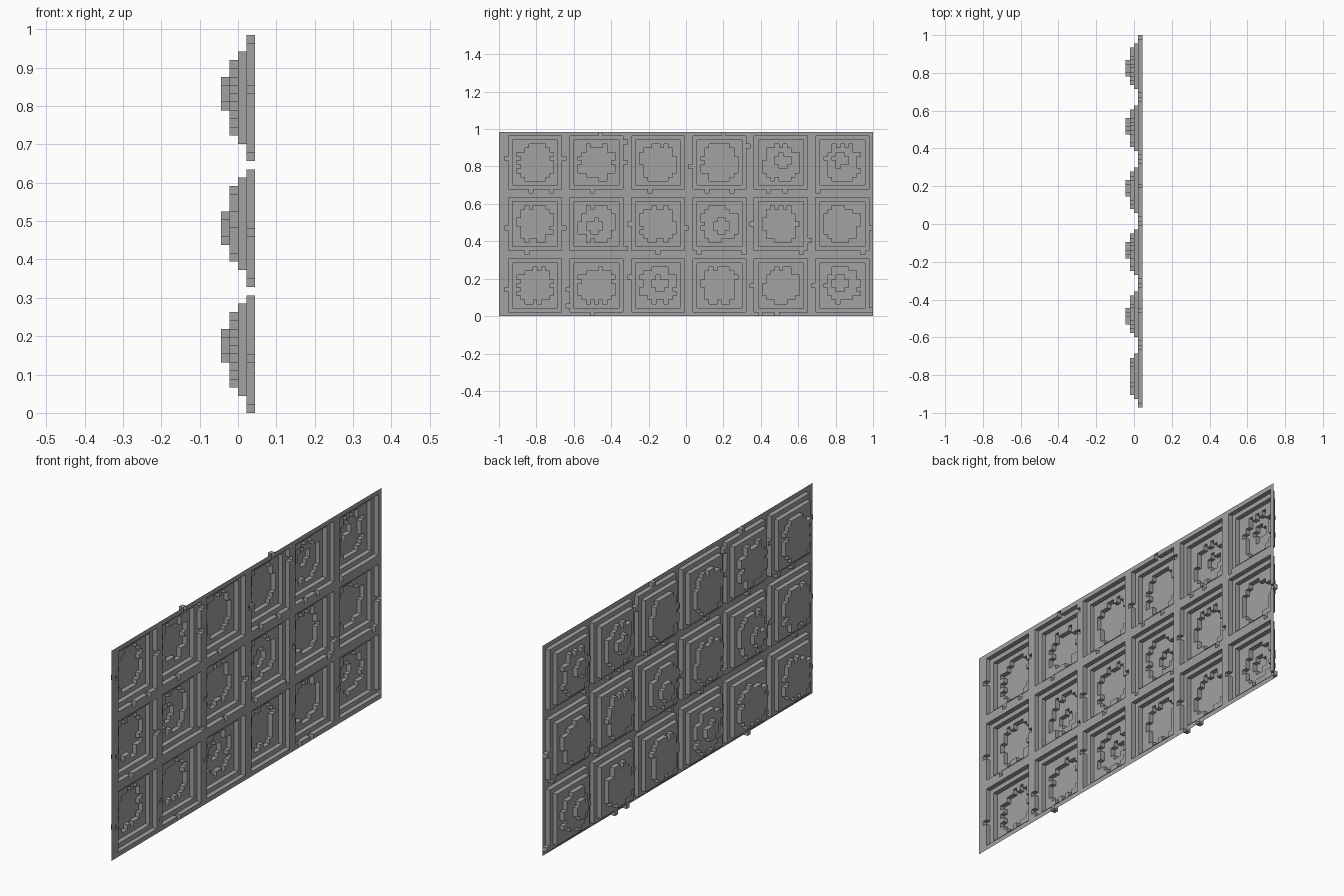
import bpy
import bmesh
import random

cube = bpy.data.objects.get("Cube")
if cube:
    bpy.data.objects.remove(cube)

random.seed(7)
CELL = 0.0219                   # size of one relief step
COLS, ROWS = 6, 3               # coffers across and up
PITCH, OPEN = 15, 13            # coffer spacing and opening, in cells
Y0 = 1 - 89 * CELL              # first coffer edge
NY, NZ = 89, 45                 # cells across and up
FRONT = 2 * CELL

stone = bpy.data.materials.new("grey stone")
stone.use_nodes = True
grey = (0.36, 0.36, 0.36, 1)
stone.diffuse_color = grey
stone.node_tree.nodes["Principled BSDF"].inputs["Base Color"].default_value = grey

# Depth of each cell, counted in steps behind the frame
depth = {(i, j): 0 for i in range(-3, NY) for j in range(NZ)}


def carve_block(ci, cj, reach, level):
    for u in range(-reach, reach + 1):
        for v in range(-reach, reach + 1):
            depth[ci + u, cj + v] = level


def carve_worn_round(ci, cj, reach, cut, level, wear):
    """Rounded hollow whose rim cells are randomly left standing."""
    for u in range(-reach, reach + 1):
        for v in range(-reach, reach + 1):
            spread = abs(u) + abs(v)
            rim = max(abs(u), abs(v)) == reach or spread == cut
            if spread <= cut and not (rim and random.random() < wear):
                depth[ci + u, cj + v] = level


# Coffers: two square steps, then a worn hollow
for col in range(COLS):
    for row in range(ROWS):
        ci = col * PITCH + OPEN // 2
        cj = row * PITCH + 1 + OPEN // 2
        carve_block(ci, cj, 6, 1)
        carve_block(ci, cj, 5, 2)
        carve_worn_round(ci, cj, 4, 6, 3, 0.3)

# Deepest pits, in the most weathered coffers
pits = [(4, 2, -1, -1), (5, 2, -2, -1), (1, 1, -2, -2),
        (3, 1, -1, -2), (2, 0, -1, -1), (5, 0, -2, -1)]
for col, row, du, dv in pits:
    ci = col * PITCH + OPEN // 2
    cj = row * PITCH + 1 + OPEN // 2
    for u in range(4):
        for v in range(4):
            corner = u in (0, 3) and v in (0, 3)
            if not corner and random.random() < 0.85:
                depth[ci + du + u, cj + dv + v] = 4

# Chips in the frame, as (y, z)
chips = [
    (-.46, .975), (.20, .975), (-.96, .84), (-.96, .48), (-.96, .15),
    (-.655, .845), (-.315, .925), (-.315, .83), (.02, .81), (.34, .91),
    (-.83, .66), (-.72, .66), (-.51, .66), (-.2, .66), (.12, .66),
    (.25, .66), (.45, .66), (.54, .66), (.70, .67), (-.85, .33),
    (-.325, .36), (-.15, .33), (.08, .33), (.31, .33), (.62, .33),
    (.94, .33), (-.65, .47), (-.31, .49), (.01, .47), (.35, .5),
    (.67, .4), (.99, .46), (-.64, .145), (-.64, .06), (-.3, .2),
    (.36, .16), (.68, .17), (.99, .04), (-.5, .01), (.4, .01), (.49, .01)]
for y, z in chips:
    key = (int((y - Y0) // CELL), int(z // CELL))
    depth[key] = max(depth[key], 1)


def point(i, j, level):
    return (FRONT - level * CELL, max(-1, Y0 + i * CELL), j * CELL)


def build_step(name, level):
    """Floor of one depth plus the side walls rising from it."""
    bm = bmesh.new()

    def quad(*corners):
        bm.faces.new([bm.verts.new(point(*c)) for c in corners])

    for (i, j), d in depth.items():
        if d != level:
            continue
        quad((i, j, d), (i + 1, j, d), (i + 1, j + 1, d), (i, j + 1, d))
        # Edge ends for each neighbour, ordered so walls face into the hollow
        sides = {(-1, 0): ((i, j), (i, j + 1)),
                 (1, 0): ((i + 1, j + 1), (i + 1, j)),
                 (0, -1): ((i + 1, j), (i, j)),
                 (0, 1): ((i, j + 1), (i + 1, j + 1))}
        for (di, dj), (a, b) in sides.items():
            upper = depth.get((i + di, j + dj), 0)
            for k in range(upper, d):
                quad((*a, k + 1), (*b, k + 1), (*b, k), (*a, k))
    bmesh.ops.remove_doubles(bm, verts=bm.verts, dist=CELL / 100)
    mesh = bpy.data.meshes.new(name)
    bm.to_mesh(mesh)
    bm.free()
    mesh.materials.append(stone)
    bpy.context.collection.objects.link(bpy.data.objects.new(name, mesh))


names = ["panel_frame", "coffer_outer_step", "coffer_inner_step",
         "coffer_hollow", "coffer_pit"]
for level, name in enumerate(names):
    build_step(name, level)
